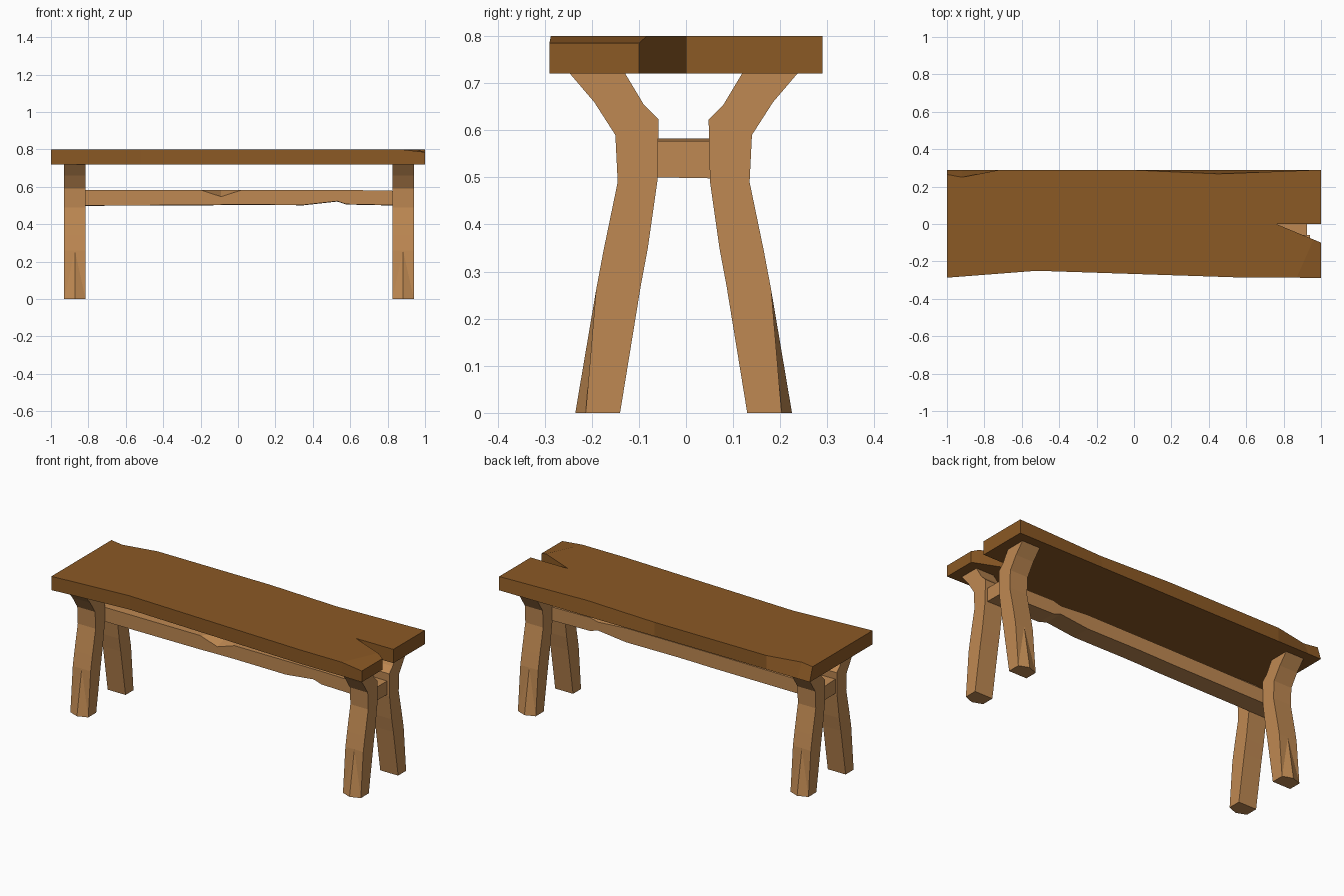
import bpy
import bmesh

if "Cube" in bpy.data.objects:
    bpy.data.objects.remove(bpy.data.objects["Cube"])


def material(name, color):
    m = bpy.data.materials.new(name)
    m.diffuse_color = (*color, 1)
    m.use_nodes = True
    m.node_tree.nodes["Principled BSDF"].inputs["Base Color"].default_value = m.diffuse_color
    return m


dark_wood = material("dark wood", (0.26, 0.10, 0.018))
light_wood = material("light wood", (0.52, 0.25, 0.085))


def finish(name, bm, mat):
    bmesh.ops.recalc_face_normals(bm, faces=bm.faces)
    me = bpy.data.meshes.new(name)
    bm.to_mesh(me)
    bm.free()
    me.materials.append(mat)
    ob = bpy.data.objects.new(name, me)
    bpy.context.collection.objects.link(ob)
    return ob


def bridge(bm, a, b):
    n = len(a)
    for i in range(n):
        j = (i + 1) % n
        bm.faces.new((a[i], a[j], b[j], b[i]))


def loft(name, rings, mat):
    bm = bmesh.new()
    loops = [[bm.verts.new(p) for p in r] for r in rings]
    for a, b in zip(loops, loops[1:]):
        bridge(bm, a, b)
    bm.faces.new(loops[0])
    bm.faces.new(loops[-1])
    # hewn facets: split the warped quads
    bmesh.ops.triangulate(bm, faces=[f for f in bm.faces if len(f.verts) == 4])
    return finish(name, bm, mat)


# Seat plank: outline as (x, bottom y, top y, top z), starting front left
TOP, BOTTOM, CHIP = 0.80, 0.72, 0.785
outline = [
    (-1.00, -0.287, -0.287, TOP), (-0.52, -0.250, -0.250, TOP),
    (0.60, -0.287, -0.287, TOP), (0.87, -0.287, -0.287, TOP),
    (1.00, -0.290, -0.290, CHIP), (1.00, -0.100, -0.100, CHIP),
    (0.96, -0.083, -0.083, TOP), (0.76, 0.0, 0.0, TOP), (1.00, 0.0, 0.0, TOP),
    (1.00, 0.290, 0.290, TOP), (0.45, 0.290, 0.268, TOP), (0.0, 0.290, 0.288, TOP),
    (-0.72, 0.290, 0.289, TOP), (-0.92, 0.290, 0.250, TOP), (-1.00, 0.290, 0.265, TOP),
]
bm = bmesh.new()
low = [bm.verts.new((x, yb, BOTTOM)) for x, yb, yt, z in outline]
high = [bm.verts.new((x, yt, z)) for x, yb, yt, z in outline]
bridge(bm, low, high)
bm.faces.new(low)
bm.faces.new(high[:4] + high[6:])   # flat top
bm.faces.new(high[3:7])             # worn corner beside the split
finish("seat", bm, dark_wood)

# Legs: profile as (outer y, outer z, inner y, inner z, foot bulge)
profile = [
    (0.230, 0.0, 0.135, 0.0, 0.022), (0.186, 0.26, 0.091, 0.27, 0.0),
    (0.170, 0.345, 0.076, 0.35, 0.0), (0.140, 0.49, 0.056, 0.49, 0.0),
    (0.145, 0.59, 0.053, 0.623, 0.0), (0.190, 0.66, 0.085, 0.655, 0.0),
    (0.243, 0.722, 0.125, 0.722, 0.0),
]
HALF = 0.0575
for cx, end in ((-0.8725, "left"), (0.8825, "right")):
    for s, side in ((-1, "front"), (1, "back")):
        rings = []
        for yo, zo, yi, zi, bulge in profile:
            y_in, y_out = s * yi - 0.005, s * yo - 0.005
            y_corner = y_out - s * bulge
            rings.append([
                (cx - HALF, y_in, zi), (cx + HALF, y_in, zi),
                (cx + HALF, y_corner, zo), (cx, y_out, zo),
                (cx - HALF, y_corner, zo),
            ])
        loft(f"{side}_{end}_leg", rings, light_wood)

# Stretcher: stations as (x, bottom z, front top z, back top z)
stations = [
    (-0.92, 0.50, 0.583, 0.578), (-0.20, 0.502, 0.583, 0.583),
    (-0.09, 0.504, 0.547, 0.583), (0.02, 0.505, 0.583, 0.583),
    (0.35, 0.503, 0.583, 0.583), (0.53, 0.523, 0.583, 0.570),
    (0.58, 0.507, 0.583, 0.583), (0.925, 0.50, 0.577, 0.577),
]
loft("stretcher", [
    [(x, -0.061, zb), (x, 0.053, zb - 0.002), (x, 0.053, zr), (x, -0.061, zf)]
    for x, zb, zf, zr in stations
], light_wood)
